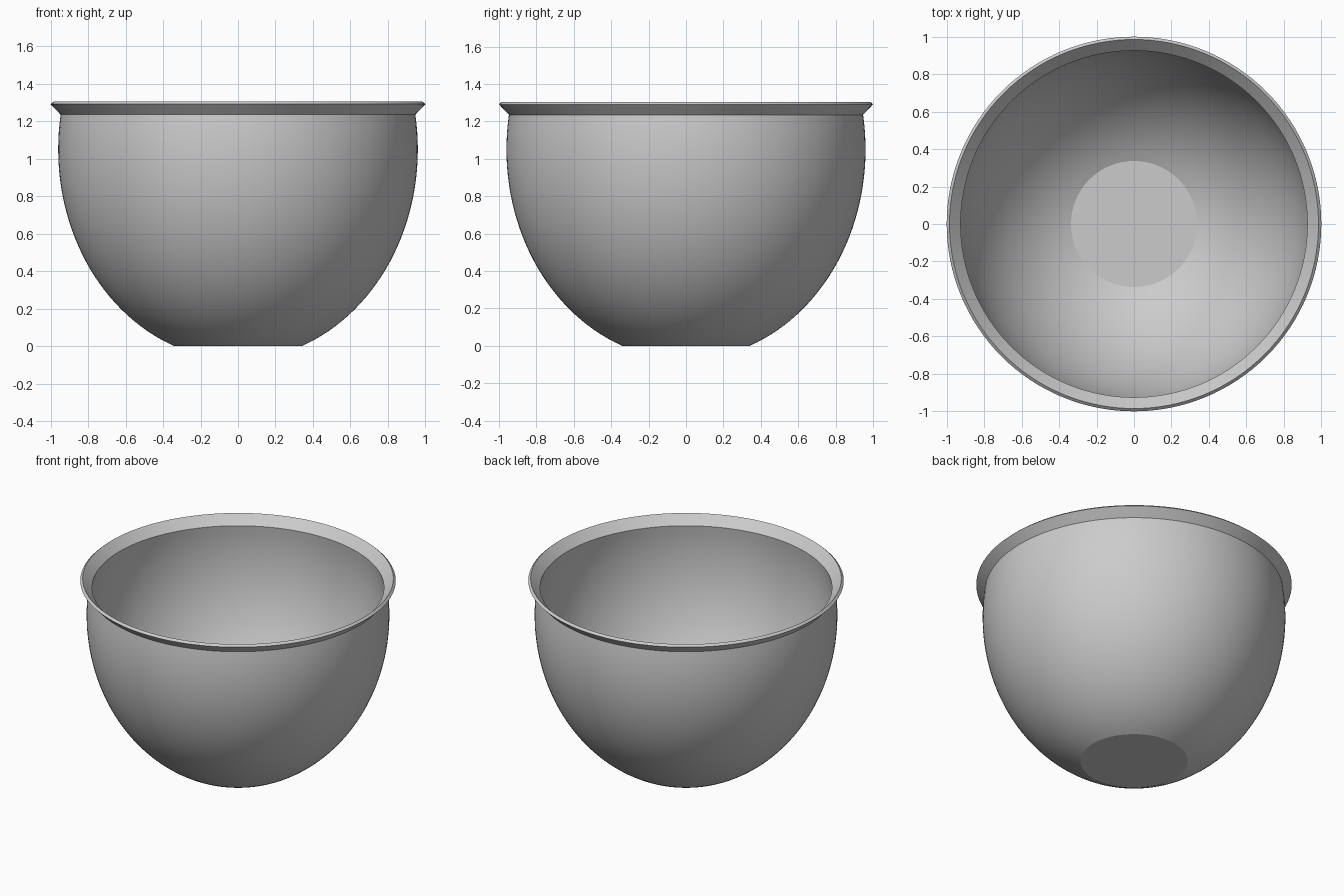
import bpy
import bmesh
from math import sin, cos, asin, pi, radians

cube = bpy.data.objects.get("Cube")
if cube:
    bpy.data.objects.remove(cube, do_unlink=True)

SEGMENTS = 128
STEPS = 32


def wall(a, b, centre, base_z, top_z):
    """Elliptical wall profile from the base up to the crease under the lip."""
    t0, t1 = asin((base_z - centre) / b), asin((top_z - centre) / b)
    angles = [t0 + (t1 - t0) * i / STEPS for i in range(STEPS + 1)]
    return [(a * cos(t), centre + b * sin(t)) for t in angles]


def lathe(name, profile, material):
    """Revolve a profile around z and close both ends with flat discs."""
    bm = bmesh.new()
    rings = []
    for r, z in profile:
        rings.append([bm.verts.new((r * cos(2 * pi * i / SEGMENTS),
                                    r * sin(2 * pi * i / SEGMENTS), z))
                      for i in range(SEGMENTS)])
    for low, high in zip(rings, rings[1:]):
        for i in range(SEGMENTS):
            j = (i + 1) % SEGMENTS
            bm.faces.new((low[i], low[j], high[j], high[i]))
    bm.faces.new(rings[0][::-1])
    bm.faces.new(rings[-1])
    bmesh.ops.recalc_face_normals(bm, faces=bm.faces)
    mesh = bpy.data.meshes.new(name)
    bm.to_mesh(mesh)
    bm.free()
    mesh.materials.append(material)
    obj = bpy.data.objects.new(name, mesh)
    bpy.context.collection.objects.link(obj)
    bpy.ops.object.select_all(action="DESELECT")
    obj.select_set(True)
    bpy.context.view_layer.objects.active = obj
    bpy.ops.object.shade_smooth_by_angle(angle=radians(17))
    return obj


# Plain grey metal
grey = bpy.data.materials.new("grey metal")
grey.use_nodes = True
color = (0.6, 0.6, 0.6, 1)
grey.diffuse_color = color
grey.node_tree.nodes["Principled BSDF"].inputs["Base Color"].default_value = color

# Outer wall, flared lip, then the inner wall down to the flat floor
outer = wall(0.96, 1.123, 1.05, 0, 1.235)
lip = [(1.0, 1.291), (0.985, 1.305)]
inner = wall(0.94, 1.103, 1.05, 0.02, 1.243)
lathe("bowl", outer + lip + inner[::-1], grey)
